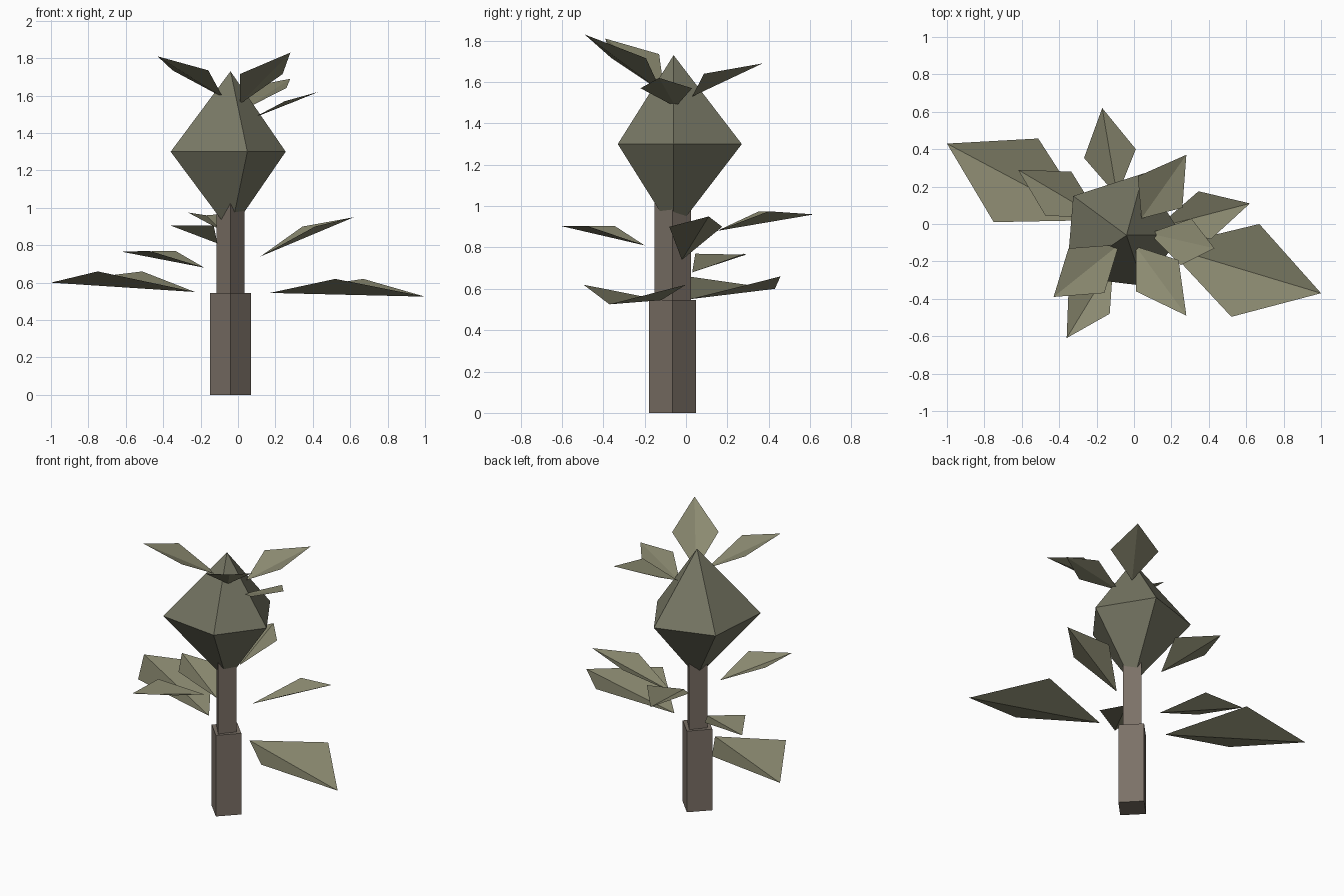
import bpy
import bmesh
from math import cos, sin, pi
from mathutils import Vector

if "Cube" in bpy.data.objects:
    bpy.data.objects.remove(bpy.data.objects["Cube"])


def material(name, rgb):
    m = bpy.data.materials.new(name)
    m.diffuse_color = (*rgb, 1)
    m.use_nodes = True
    m.node_tree.nodes["Principled BSDF"].inputs["Base Color"].default_value = m.diffuse_color
    return m


BARK = material("bark", (0.20, 0.165, 0.135))
CROWN = material("crown_green", (0.18, 0.18, 0.125))
LEAF = material("leaf_green", (0.26, 0.255, 0.165))


def make(name, verts, faces, mat, closed=True):
    me = bpy.data.meshes.new(name)
    me.from_pydata([tuple(v) for v in verts], [], faces)
    if closed:
        bm = bmesh.new()
        bm.from_mesh(me)
        bmesh.ops.recalc_face_normals(bm, faces=bm.faces)
        bm.to_mesh(me)
        bm.free()
    me.materials.append(mat)
    ob = bpy.data.objects.new(name, me)
    bpy.context.collection.objects.link(ob)
    return ob


CX, CY = -0.04, -0.065


# Trunk: square prisms standing corner-forward
def trunk(name, rx, ry, z0, z1):
    verts = [(CX + rx * cos(i * pi / 2), CY + ry * sin(i * pi / 2), z)
             for z in (z0, z1) for i in range(4)]
    faces = [(i, (i + 1) % 4, 4 + (i + 1) % 4, 4 + i) for i in range(4)]
    make(name, verts, faces + [(3, 2, 1, 0), (4, 5, 6, 7)], BARK)


trunk("lower_trunk", 0.11, 0.113, 0, 0.545)
trunk("upper_trunk", 0.074, 0.088, 0.54, 1.05)

# Crown: uneven five-sided double pyramid
ring = [(0.255, -0.06), (0.05, 0.27), (-0.325, 0.15), (-0.36, -0.28), (0.05, -0.33)]
verts = [(x, y, 1.3) for x, y in ring] + [(CX, -0.06, 1.73), (CX, -0.06, 0.87)]
faces = []
for i in range(5):
    j = (i + 1) % 5
    faces += [(i, j, 5), (j, i, 6)]
make("crown", verts, faces, CROWN)


# Leaves: kite folded along its midrib; second side mirrors the first
def leaf(name, base, tip, side):
    b, t, s = Vector(base), Vector(tip), Vector(side)
    d = (t - b).to_2d().normalized()
    r = (s - b).to_2d()
    m = b.to_2d() + 2 * r.dot(d) * d - r
    o = Vector((m.x, m.y, s.z))
    left, right = (s, o) if d.cross(r) > 0 else (o, s)
    make(name, [b, right, t, left], [(0, 1, 2), (0, 2, 3)], LEAF, closed=False)


leaves = [
    # low leaves: base, tip, one side corner
    ((-0.23, 0.02, 0.55), (-1.0, 0.43, 0.60), (-0.75, 0.01, 0.66)),
    ((0.17, -0.12, 0.545), (1.0, -0.37, 0.525), (0.67, 0.0, 0.62)),
    # middle leaves
    ((-0.09, 0.15, 0.88), (-0.17, 0.62, 0.96), (0.01, 0.40, 0.975)),
    ((-0.11, -0.20, 0.81), (-0.36, -0.61, 0.905), (-0.13, -0.48, 0.905)),
    ((0.12, -0.02, 0.74), (0.62, 0.11, 0.95), (0.345, 0.175, 0.90)),
    ((-0.18, 0.03, 0.68), (-0.62, 0.29, 0.765), (-0.335, 0.28, 0.77)),
    # crown leaves
    ((-0.08, -0.11, 1.59), (-0.43, -0.39, 1.81), (-0.35, -0.13, 1.735)),
    ((0.01, -0.12, 1.555), (0.28, -0.49, 1.83), (0.01, -0.36, 1.715)),
    ((0.04, 0.03, 1.53), (0.28, 0.37, 1.69), (0.02, 0.255, 1.64)),
    ((0.08, -0.05, 1.48), (0.43, -0.13, 1.62), (0.25, -0.22, 1.57)),
]
for n, points in enumerate(leaves, 1):
    leaf(f"leaf_{n}", *points)
